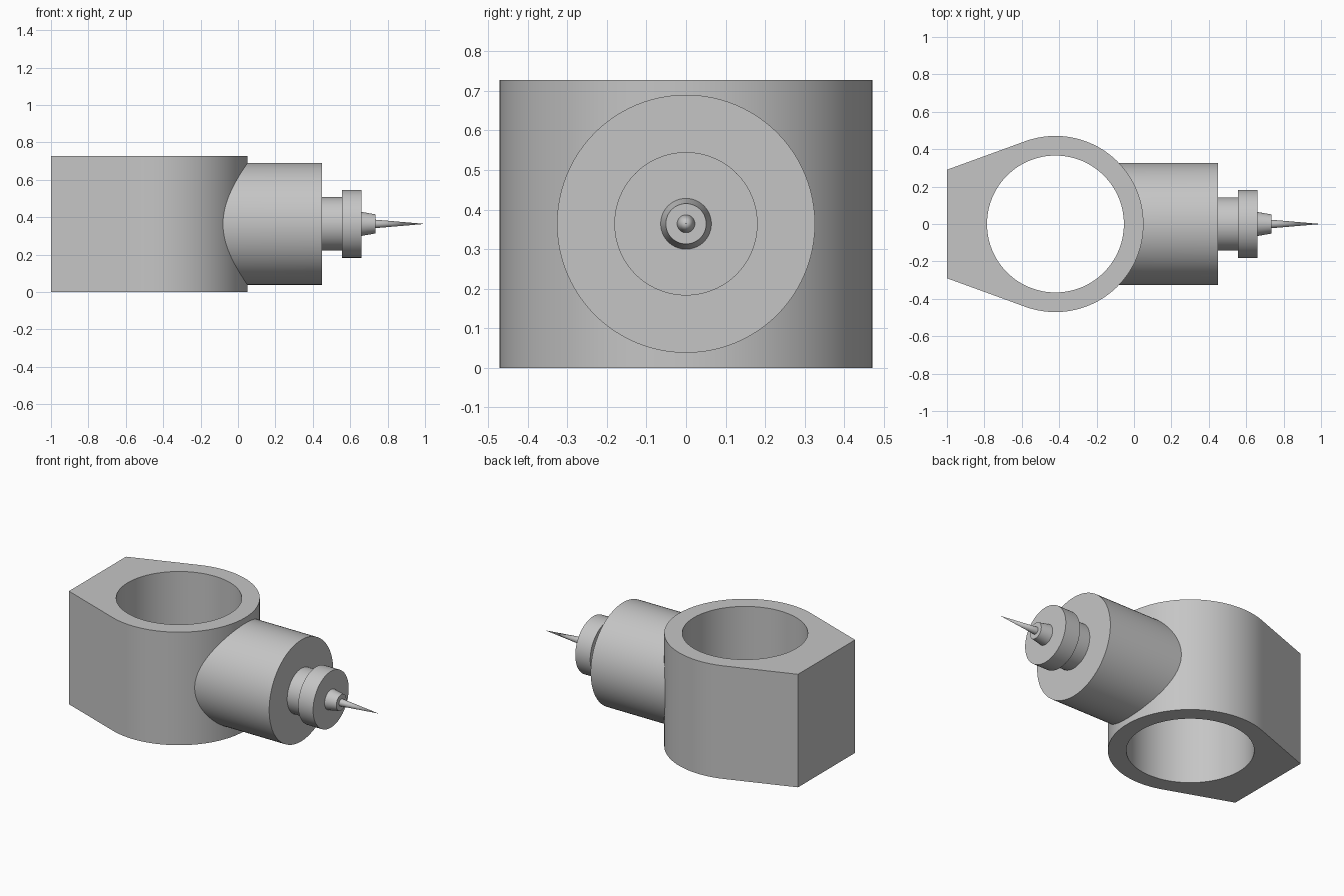
import bpy
import bmesh
from math import sin, cos, acos, atan2, hypot, sqrt, pi, radians

cube = bpy.data.objects.get("Cube")
if cube:
    bpy.data.objects.remove(cube, do_unlink=True)

grey = bpy.data.materials.new("plain grey")
grey.use_nodes = True
grey.diffuse_color = (0.56, 0.56, 0.56, 1)
grey.node_tree.nodes["Principled BSDF"].inputs["Base Color"].default_value = (0.56, 0.56, 0.56, 1)

HEIGHT, AXIS_Z = 0.727, 0.364
BORE_X, OUTER, BORE = -0.42, 0.471, 0.366
BACK, BACK_HALF = 0.58, 0.29       # flat back: distance from bore axis, half width
SEGMENTS = 96


def loft(name, rings, loop=False):
    """Join equal-length rings of points with quads; loop joins last to first."""
    bm = bmesh.new()
    rows = [[bm.verts.new(p) for p in ring] for ring in rings]
    pairs = list(zip(rows, rows[1:])) + ([(rows[-1], rows[0])] if loop else [])
    for a, b in pairs:
        for i in range(len(a)):
            j = (i + 1) % len(a)
            bm.faces.new((a[i], a[j], b[j], b[i]))
    bmesh.ops.remove_doubles(bm, verts=bm.verts, dist=1e-5)
    bmesh.ops.recalc_face_normals(bm, faces=bm.faces)
    mesh = bpy.data.meshes.new(name)
    bm.to_mesh(mesh)
    bm.free()
    mesh.materials.append(grey)
    obj = bpy.data.objects.new(name, mesh)
    bpy.context.collection.objects.link(obj)
    bpy.ops.object.select_all(action="DESELECT")
    obj.select_set(True)
    bpy.context.view_layer.objects.active = obj
    bpy.ops.object.shade_smooth_by_angle(angle=radians(30))
    return obj


def x_ring(x, radius):
    """Circle around the horizontal axis; x may be a function of y."""
    ring = []
    for i in range(SEGMENTS):
        t = 2 * pi * i / SEGMENTS
        y = radius * cos(t)
        ring.append((x(y) if callable(x) else x, y, AXIS_Z + radius * sin(t)))
    return ring


# Clamp body: round front, tangent sides, flat back, round bore
corner = atan2(BACK_HALF, -BACK)
tangent = corner - acos(OUTER / hypot(BACK, BACK_HALF))
spans = [(-tangent, tangent, 72), (tangent, corner, 14),
         (corner, 2 * pi - corner, 18), (2 * pi - corner, 2 * pi - tangent, 14)]
angles = [a + (b - a) * i / n for a, b, n in spans for i in range(n)]


def outline(t):
    t = abs(atan2(sin(t), cos(t)))
    if t <= tangent:
        return OUTER
    side = OUTER / cos(t - tangent)
    return min(side, BACK / -cos(t)) if t > corner - 1e-6 else side


def body_ring(radius, z):
    return [(BORE_X + radius(t) * cos(t), radius(t) * sin(t), z) for t in angles]


def bore(t):
    return BORE


loft("clamp_body", [body_ring(outline, 0), body_ring(outline, HEIGHT),
                    body_ring(bore, HEIGHT), body_ring(bore, 0)], loop=True)


# Barrel: its rear end follows the curve of the body, just inside the wall
def saddle(y):
    return BORE_X + sqrt((OUTER - 0.01) ** 2 - y * y)


loft("barrel", [x_ring(saddle, 0), x_ring(saddle, 0.326),
                x_ring(0.45, 0.326), x_ring(0.45, 0)])

# Turned tip parts as (x, radius) profiles
profiles = {
    "neck": [(0.44, 0), (0.44, 0.143), (0.56, 0.143), (0.56, 0)],
    "flange": [(0.555, 0), (0.555, 0.181), (0.661, 0.181), (0.661, 0)],
    "needle_hub": [(0.65, 0), (0.65, 0.066), (0.735, 0.051), (0.735, 0)],
    "needle": [(0.73, 0), (0.73, 0.023), (1.0, 0)],
}
for name, profile in profiles.items():
    loft(name, [x_ring(x, r) for x, r in profile])
